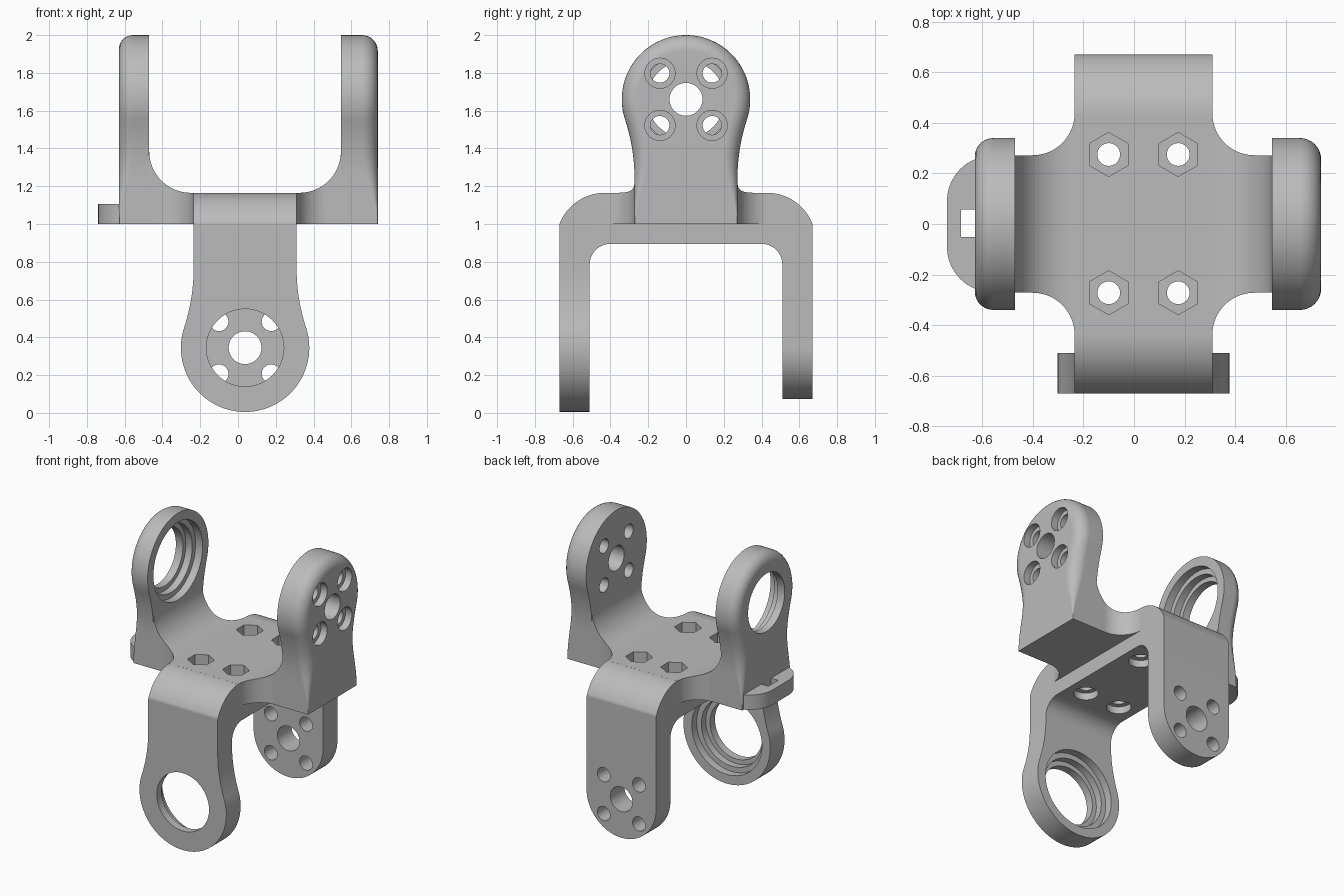
import bpy
import bmesh
from math import sin, cos, radians, pi, sqrt, hypot, atan2

cube = bpy.data.objects.get("Cube")
if cube:
    bpy.data.objects.remove(cube, do_unlink=True)

HALF = 0.2725       # half width of the straps
HEAD = 0.34         # radius of the widened heads
MID = 0.0375        # x centre of the lower fork
LOW, HIGH = 0.345, 1.66   # heights of the pivot axes
FLOOR, TOP = 1.0, 1.165   # cross plate


def arc(u, v, r, a, b, n=16):
    """Points on an arc, angles in degrees."""
    return [(u + r * cos(radians(a + (b - a) * i / n)),
             v + r * sin(radians(a + (b - a) * i / n))) for i in range(n + 1)]


def mirrored(pts):
    """Close a right-hand half outline with its mirror image."""
    return pts + [(-u, v) for u, v in reversed(pts)]


def place(axis, u, v, t):
    return {"X": (t, u, v), "Y": (u, t, v), "Z": (u, v, t)}[axis]


def solid(name, rings):
    """Skin a stack of equal rings and cap both ends."""
    bm = bmesh.new()
    rows = [[bm.verts.new(p) for p in ring] for ring in rings]
    n = len(rows[0])
    for a, b in zip(rows, rows[1:]):
        for i in range(n):
            j = (i + 1) % n
            bm.faces.new((a[i], a[j], b[j], b[i]))
    bm.faces.new(rows[0])
    bm.faces.new(rows[-1])
    bmesh.ops.recalc_face_normals(bm, faces=bm.faces)
    mesh = bpy.data.meshes.new(name)
    bm.to_mesh(mesh)
    bm.free()
    obj = bpy.data.objects.new(name, mesh)
    bpy.context.collection.objects.link(obj)
    return obj


def prism(name, pts, axis, lo, hi):
    return solid(name, [[place(axis, u, v, t) for u, v in pts] for t in (lo, hi)])


def combine(target, tool, operation):
    """Apply a boolean and discard the tool."""
    tool.hide_render = True
    mod = target.modifiers.new("boolean", "BOOLEAN")
    mod.operation, mod.solver, mod.object = operation, "EXACT", tool
    bpy.context.view_layer.objects.active = target
    bpy.ops.object.modifier_apply(modifier=mod.name)
    bpy.data.objects.remove(tool, do_unlink=True)


def hole(axis, u, v, r, lo, hi, sides=48, turn=0):
    ring = arc(u, v, r, turn, turn + 360, sides)[:-1]
    combine(bracket, prism("hole_cutter", ring, axis, lo, hi), "DIFFERENCE")


def paddle(length):
    """Half outline of a strap that widens to a round head at the origin."""
    neck = 1.0
    rise = sqrt((HEAD + neck) ** 2 - (HALF + neck) ** 2)
    tilt = atan2(rise, HALF + neck) * 180 / pi
    foot = [(HALF, length + (rise - length) * i / 8) for i in range(8)]
    return (foot + arc(HALF + neck, rise, neck, 180, 180 + tilt, 12)
            + arc(0, 0, HEAD, tilt, -90, 28)[1:-1])


def closed_paddle(length):
    half = paddle(length)
    return half + [(0, -HEAD)] + [(-u, v) for u, v in reversed(half)]


def arm(name, inner, outer, fillet):
    """Upright arm whose outer rim rounding fades out toward the foot."""
    pts = [(u, HIGH - v) for u, v in closed_paddle(HIGH - FLOOR)]
    n = len(pts)
    side = 1 if outer > inner else -1
    rings = [[(inner, u, v) for u, v in pts]]
    for k in range(9):
        a = k / 8 * pi / 2
        ring = []
        for i, (u, v) in enumerate(pts):
            p, q = pts[i - 1], pts[(i + 1) % n]
            du, dv = q[0] - p[0], q[1] - p[1]
            size = hypot(du, dv)
            nu, nv = dv / size, -du / size
            if i in (0, n - 1):
                nu, nv = (1 if u > 0 else -1), 0
            s = min(1, (v - FLOOR) / 0.4)
            r = 0.003 + fillet * s * s * (3 - 2 * s)
            off = r * (1 - cos(a))
            ring.append((outer - side * r * (1 - sin(a)), u - nu * off, v - nv * off))
        rings.append(ring)
    return solid(name, rings)


# Lower fork: bent strap section trimmed by the two leg outlines
section = mirrored([(0.51, -0.1), (0.67, -0.1), (0.67, FLOOR)]
                   + arc(0.43, 0.908, 0.257, 21, 90)[1:])
inside = mirrored([(0.51, -0.2)] + arc(0.40, 0.785, 0.11, 0, 90, 12))
bracket = prism("bracket", mirrored([(0.67, -0.1)] + section[2:len(section) // 2]),
                "X", -0.5, 0.6)
combine(bracket, prism("fork_gap", inside, "X", -0.7, 0.8), "DIFFERENCE")
front_outline = [(MID + u, LOW + v) for u, v in closed_paddle(1.0)]
back_outline = ([(MID + HALF, 1.3)] + arc(MID, LOW, HALF, 0, -180, 40)
                + [(MID - HALF, 1.3)])
outline = prism("leg_outline", front_outline, "Y", -0.9, 0.1)
combine(outline, prism("back_leg_outline", back_outline, "Y", -0.1, 0.9), "UNION")
combine(bracket, outline, "INTERSECT")

# Cross plate: flared plan combined with the coved section of the upper fork
L, R, COVE, FLARE = -0.47, 0.545, 0.22, 0.166
x0, x1 = MID - HALF, MID + HALF
w = 0.272
quarter_r = [(R + 0.05, w)] + arc(x1 + FLARE, w + FLARE, FLARE, 270, 180)
quarter_l = arc(x0 - FLARE, w + FLARE, FLARE, 0, -90) + [(L - 0.05, w)]
plan = quarter_r + quarter_l
plan += [(x, -y) for x, y in reversed(plan)]
coves = ([(L - 0.05, FLOOR), (R + 0.05, FLOOR), (R + 0.05, TOP + COVE)]
         + arc(R - COVE, TOP + COVE, COVE, 0, -90)
         + arc(L + COVE, TOP + COVE, COVE, 270, 180) + [(L - 0.05, TOP + COVE)])
plate = prism("cross_plate", coves, "Y", -0.6, 0.6)
combine(plate, prism("plate_plan", plan, "Z", 0.8, 1.6), "INTERSECT")
combine(bracket, plate, "UNION")

# Upright arms
combine(bracket, arm("right_arm", L, -0.63, 0.07), "UNION")
combine(bracket, arm("left_arm", R, 0.74, 0.08), "UNION")

# Slotted cable tab
tab = ([(-0.53, -0.27)] + arc(-0.56, -0.09, 0.18, 270, 180)
       + arc(-0.56, 0.09, 0.18, 180, 90) + [(-0.53, 0.27)])
combine(bracket, prism("cable_tab", tab, "Z", FLOOR, 1.105), "UNION")
slot = [(-0.685, -0.052), (-0.63, -0.052), (-0.63, 0.058), (-0.685, 0.058)]
combine(bracket, prism("tab_slot", slot, "Z", 0.9, 1.2), "DIFFERENCE")

# Stepped bearing bores, open toward the inside of each fork
for radius, depth in ((0.205, 0.3), (0.238, 0.105), (0.275, 0.055)):
    hole("Y", MID, LOW, radius, -0.51 - depth, -0.4, 64)
    hole("X", 0, HIGH, radius, L - depth, L + 0.1, 64)

# Horn mounts: centre hole and four screw holes
hole("Y", MID, LOW, 0.087, 0.4, 0.8)
hole("X", 0, HIGH, 0.087, 0.4, 0.9)
for a in (-0.138, 0.138):
    for b in (-0.138, 0.138):
        hole("Y", MID + a, LOW + b, 0.05, 0.4, 0.8, 32)
        hole("X", a, HIGH + b, 0.05, 0.4, 0.9, 32)
        hole("X", a, HIGH + b, 0.08, 0.69, 0.9, 32)

# Plate bolts: hex nut pockets above, round recesses below
for x in (-0.1, 0.175):
    for y in (-0.272, 0.275):
        hole("Z", x, y, 0.045, 0.7, 1.4, 32)
        hole("Z", x, y, 0.087, TOP - 0.08, 1.4, 6, 30)
        hole("Z", x, y, 0.08, 0.7, 0.945, 32)

# Finish
grey = bpy.data.materials.new("plain grey")
grey.use_nodes = True
colour = (0.5, 0.5, 0.5, 1)
grey.diffuse_color = colour
grey.node_tree.nodes["Principled BSDF"].inputs["Base Color"].default_value = colour
bracket.data.materials.clear()
bracket.data.materials.append(grey)
for face in bracket.data.polygons:
    face.material_index = 0
bpy.ops.object.select_all(action="DESELECT")
bracket.select_set(True)
bpy.context.view_layer.objects.active = bracket
bpy.ops.object.shade_smooth_by_angle(angle=radians(30))
normals = bracket.modifiers.new("even_shading", "WEIGHTED_NORMAL")
normals.keep_sharp = True
